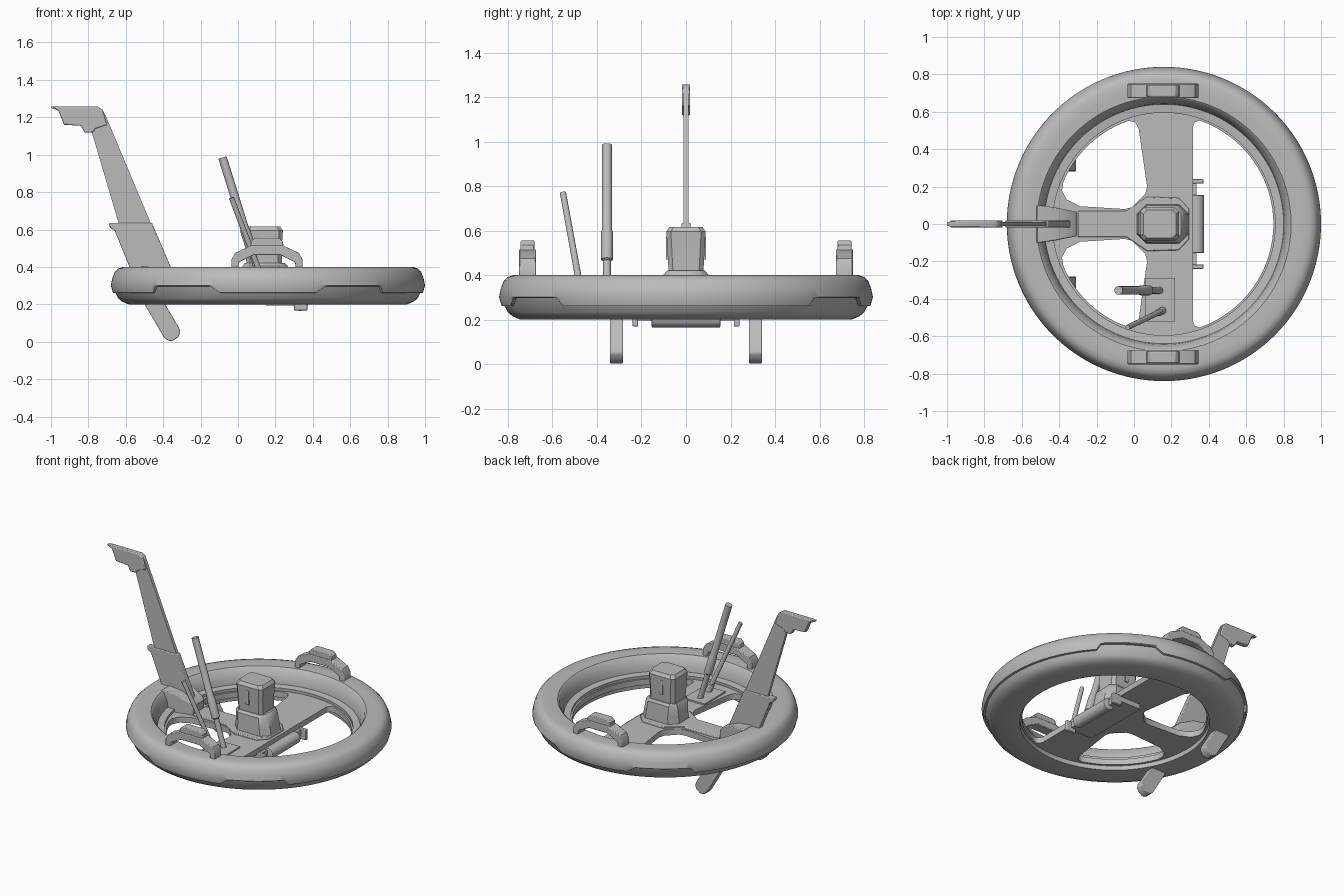
import bpy, bmesh, math
from mathutils import Vector

if "Cube" in bpy.data.objects:
    bpy.data.objects.remove(bpy.data.objects["Cube"])

CX = 0.16  # ring centre along x
grey = bpy.data.materials.new("hull grey")
grey.diffuse_color = (0.5, 0.5, 0.5, 1)
grey.use_nodes = True
grey.node_tree.nodes["Principled BSDF"].inputs["Base Color"].default_value = grey.diffuse_color


def finish(bm, name, bevel=0.0, segs=2, angle=35):
    bmesh.ops.recalc_face_normals(bm, faces=bm.faces)
    me = bpy.data.meshes.new(name)
    bm.to_mesh(me)
    bm.free()
    ob = bpy.data.objects.new(name, me)
    bpy.context.collection.objects.link(ob)
    me.materials.append(grey)
    bpy.context.view_layer.objects.active = ob
    ob.select_set(True)
    bpy.ops.object.shade_smooth_by_angle(angle=math.radians(angle))
    ob.select_set(False)
    if bevel:
        m = ob.modifiers.new("bevel", 'BEVEL')
        m.width, m.segments, m.limit_method = bevel, segs, 'ANGLE'
        m.angle_limit = math.radians(40)
    return ob


def loft(name, rings, bevel=0.0, segs=2):
    """Skin a stack of equal-length point loops and cap both ends."""
    bm = bmesh.new()
    loops = [[bm.verts.new(p) for p in r] for r in rings]
    n = len(loops[0])
    for a, b in zip(loops, loops[1:]):
        for i in range(n):
            bm.faces.new((a[i], a[(i + 1) % n], b[(i + 1) % n], b[i]))
    bm.faces.new(loops[0])
    bm.faces.new(loops[-1])
    return finish(bm, name, bevel, segs)


def side_plate(name, pts, y0, y1, bevel=0.0):
    """Side outline (x, z) extruded from y0 to y1."""
    return loft(name, [[(x, y, z) for x, z in pts] for y in (y0, y1)], bevel)


def box(name, x0, x1, y0, y1, z0, z1, bevel=0.0):
    return side_plate(name, [(x0, z0), (x1, z0), (x1, z1), (x0, z1)], y0, y1, bevel)


def rod(name, a, b, radii, n=16):
    """Round rod from a to b; radii = (fraction, radius) stations."""
    a, b = Vector(a), Vector(b)
    q = (b - a).to_track_quat('Z', 'Y')
    return loft(name, [[a.lerp(b, t) + q @ Vector((r * math.cos(k * math.tau / n),
                r * math.sin(k * math.tau / n), 0)) for k in range(n)] for t, r in radii])


# Hull ring: turned profile whose lower trim seam steps up in four places
def seam(deg):
    d = abs((deg + 180) % 360 - 180)
    d = min(d, 180 - d)
    return 0.262 + 0.036 * max(0, min(1, (13.5 - abs(d - 56.5)) / 2 + 0.5))


bm = bmesh.new()
N = 180
cols = []
for i in range(N):
    deg = i * 360 / N
    s = seam(deg)
    prof = [(0.60, 0.20), (0.595, 0.29), (0.64, 0.295), (0.645, 0.33), (0.67, 0.39), (0.68, 0.398),
            (0.73, 0.40), (0.775, 0.40), (0.80, 0.392), (0.818, 0.375), (0.832, 0.34),
            (0.84, 0.30 + 0.002), (0.836 - (0.298 - s) * 0.2, s), (0.822 - (0.298 - s) * 0.2, s - 0.002),
            (0.80, 0.232), (0.78, 0.215), (0.745, 0.20)]
    c, sn = math.cos(math.radians(deg)), math.sin(math.radians(deg))
    cols.append([bm.verts.new((CX + r * c, r * sn, z)) for r, z in prof])
for i in range(N):
    a, b = cols[i], cols[(i + 1) % N]
    for j in range(len(a)):
        k = (j + 1) % len(a)
        bm.faces.new((a[j], b[j], b[k], a[k]))
finish(bm, "hull_ring")


# Deck: disc with one large and two smaller openings
def arc(r, a0, a1, n):
    return [(CX + r * math.cos(math.radians(a0 + (a1 - a0) * i / n)),
             r * math.sin(math.radians(a0 + (a1 - a0) * i / n))) for i in range(n + 1)]


left = arc(0.583, 109, 157, 20) + [(-0.385, 0.18), (-0.36, 0.13), (-0.29, 0.095), (-0.05, 0.08),
       (-0.01, 0.09), (0.06, 0.16), (0.07, 0.2), (0.025, 0.51), (0.005, 0.545)]
right = arc(0.585, -71, 71, 60) + [(0.325, 0.545), (0.315, 0.52), (0.315, -0.52), (0.325, -0.545)]
outlines = [arc(0.63, 0, 357, 119), left, [(x, -y) for x, y in left], right]
cu = bpy.data.curves.new("deck", 'CURVE')
cu.dimensions, cu.fill_mode, cu.extrude = '2D', 'BOTH', 0.02
for pts in outlines:
    sp = cu.splines.new('POLY')
    sp.points.add(len(pts) - 1)
    for p, (x, y) in zip(sp.points, pts):
        p.co = (x, y, 0, 1)
    sp.use_cyclic_u = True
deck = bpy.data.objects.new("deck", cu)
bpy.context.collection.objects.link(deck)
deck.location.z = 0.25
cu.materials.append(grey)
bpy.context.view_layer.objects.active = deck
deck.select_set(True)
bpy.ops.object.convert(target='MESH')
deck.select_set(False)


# Turret: floor plate, flared base and tapered housing
def rect(x0, x1, y, z, c):
    return [(x0 + c, -y, z), (x1 - c, -y, z), (x1, -y + c, z), (x1, y - c, z),
            (x1 - c, y, z), (x0 + c, y, z), (x0, y - c, z), (x0, -y + c, z)]


plate = [(-0.3, 0.07), (-0.04, 0.07), (0.07, 0.145), (0.24, 0.14), (0.295, 0.08)]
plate += [(x, -y) for x, y in reversed(plate)]
loft("turret_floor_plate", [[(x, y, z) for x, y in plate] for z in (0.26, 0.285)], 0.006)
loft("turret_base", [rect(0.015, 0.295, 0.105, 0.27, 0.05), rect(0.02, 0.285, 0.102, 0.33, 0.05),
                     rect(0.025, 0.265, 0.098, 0.405, 0.04), rect(0.035, 0.25, 0.085, 0.42, 0.03)])
loft("turret_housing", [rect(0.045, 0.235, 0.078, 0.41, 0.02), rect(0.04, 0.235, 0.084, 0.52, 0.02),
                        rect(0.035, 0.24, 0.088, 0.595, 0.02), rect(0.05, 0.225, 0.074, 0.617, 0.02)])
for s in (-1, 1):
    box("turret_slot_trim", 0.12, 0.145, s * 0.083 - 0.006, s * 0.083 + 0.006, 0.47, 0.57)

# Grab handles on both sides of the ring
grip = [(-0.035, 0.385), (-0.035, 0.44), (-0.015, 0.475), (0.07, 0.515), (0.24, 0.515), (0.325, 0.475),
        (0.345, 0.44), (0.345, 0.385), (0.31, 0.385), (0.305, 0.425), (0.225, 0.465), (0.085, 0.465),
        (0.005, 0.425), (0.0, 0.385)]
cap = [(0.06, 0.47), (0.07, 0.535), (0.09, 0.555), (0.22, 0.555), (0.24, 0.535), (0.25, 0.47)]
for s in (-1, 1):
    side_plate("grab_handle", grip, s * 0.712 - 0.038, s * 0.712 + 0.038, 0.005)
    side_plate("handle_cap", cap, s * 0.712 - 0.031, s * 0.712 + 0.031, 0.005)

# Tail fin, sheath and wedge foot
fin = [(-1, 1.257), (-0.75, 1.257), (-0.725, 1.24), (-0.71, 1.215), (-0.36, 0.38), (-0.56, 0.38),
       (-0.64, 0.64), (-0.78, 1.115), (-0.8, 1.155), (-0.93, 1.16), (-0.96, 1.235), (-1, 1.25)]
side_plate("tail_fin", fin, -0.011, 0.011)
head = [(-0.99, 1.257), (-0.75, 1.257), (-0.725, 1.24), (-0.70, 1.16), (-0.76, 1.14), (-0.78, 1.118),
        (-0.82, 1.118), (-0.84, 1.155), (-0.93, 1.16), (-0.96, 1.235)]
side_plate("tail_head", head, -0.019, 0.019, 0.006)
sheath = [(-0.69, 0.635), (-0.46, 0.635), (-0.355, 0.39), (-0.31, 0.28), (-0.53, 0.28), (-0.58, 0.4),
          (-0.66, 0.595), (-0.685, 0.61)]
side_plate("tail_sheath", sheath, -0.02, 0.02, 0.005)
foot = [(-0.52, 0.102, 0.405), (-0.42, 0.088, 0.395), (-0.32, 0.068, 0.35), (-0.305, 0.064, 0.33)]
loft("tail_foot", [[(x, -y, 0.26), (x, y, 0.26), (x, y, z), (x, -y, z)] for x, y, z in foot], 0.005)

# Landing legs under the tail side
leg = [(-0.52, 0.235), (-0.41, 0.235), (-0.315, 0.075), (-0.308, 0.05), (-0.32, 0.025), (-0.345, 0.007),
       (-0.365, 0.003), (-0.385, 0.013), (-0.4, 0.03)]
for s in (-1, 1):
    side_plate("landing_leg", leg, s * 0.312 - 0.03, s * 0.312 + 0.03, 0.005)

# Two slanted aerials on a small plate
box("aerial_plate", 0.06, 0.22, -0.52, -0.29, 0.265, 0.28)
rod("tall_aerial", (0.14, -0.355, 0.27), (-0.083, -0.355, 0.985),
    [(0, 0.018), (0.27, 0.018), (0.28, 0.027), (0.45, 0.027), (0.465, 0.023), (1, 0.023)])
rod("short_aerial", (0.155, -0.462, 0.27), (-0.035, -0.553, 0.77),
    [(0, 0.02), (0.12, 0.02), (0.13, 0.015), (1, 0.014)])

# Roller unit along the deck edge
box("roller_mount", 0.15, 0.335, -0.24, 0.24, 0.195, 0.235)
for s in (-1, 1):
    box("roller_tab", 0.30, 0.372, s * 0.228 - 0.012, s * 0.228 + 0.012, 0.168, 0.24, 0.004)
rod("roller", (0.335, -0.155, 0.205), (0.335, 0.155, 0.205),
    [(0, 0.034), (0.01, 0.04), (0.99, 0.04), (1, 0.034)], 24)
